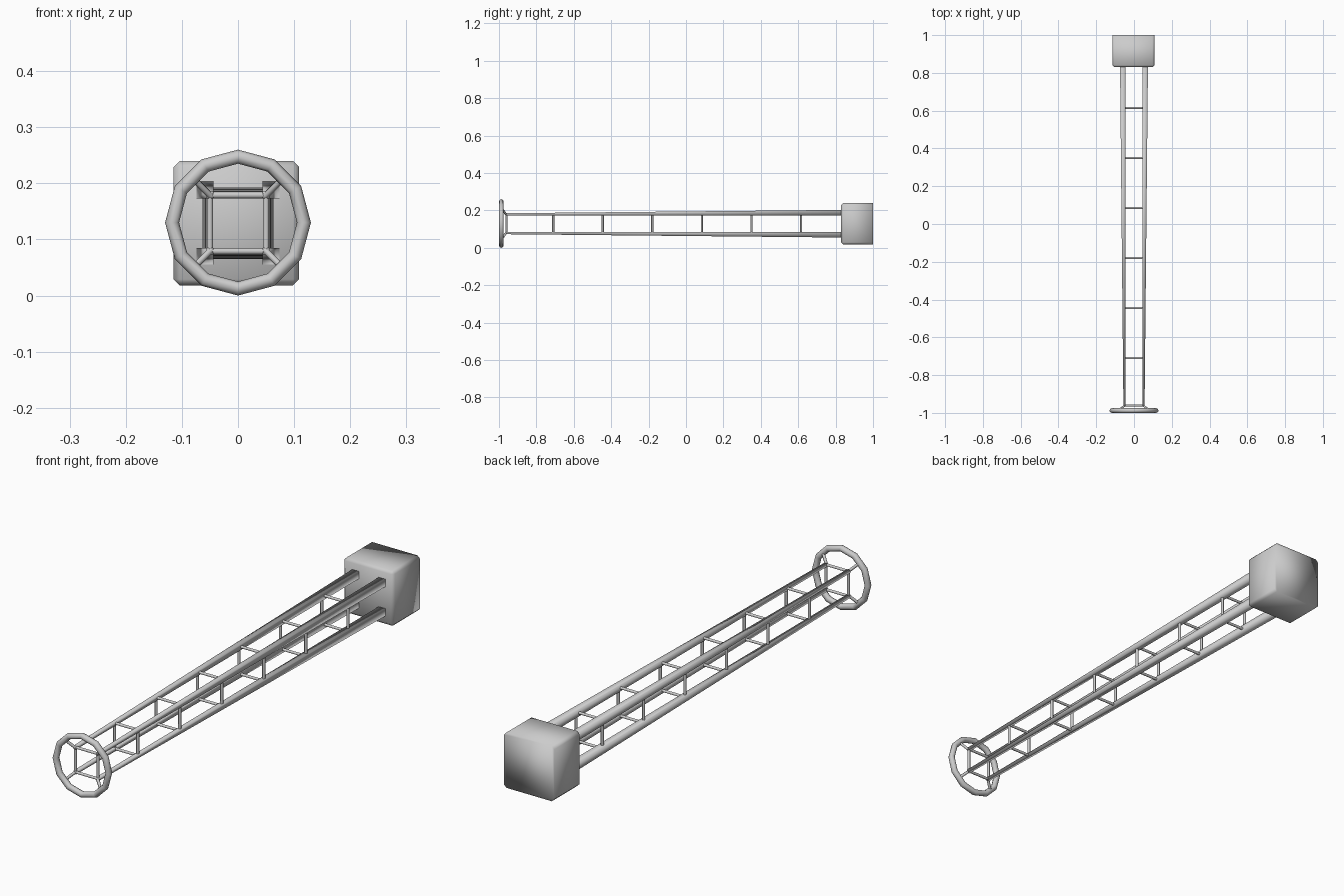
import bpy, bmesh, math
from mathutils import Vector

if "Cube" in bpy.data.objects:
    bpy.data.objects.remove(bpy.data.objects["Cube"])

CZ = 0.129  # height of the long axis


def make_object(name, bm):
    bmesh.ops.recalc_face_normals(bm, faces=bm.faces)
    mesh = bpy.data.meshes.new(name)
    bm.to_mesh(mesh)
    bm.free()
    ob = bpy.data.objects.new(name, mesh)
    bpy.context.collection.objects.link(ob)
    return ob


def smooth(ob, angle=None):
    bpy.ops.object.select_all(action='DESELECT')
    ob.select_set(True)
    bpy.context.view_layer.objects.active = ob
    if angle is None:
        bpy.ops.object.shade_smooth()
    else:
        bpy.ops.object.shade_smooth_by_angle(angle=math.radians(angle))


def add_loft(bm, rings):
    loops = [[bm.verts.new(p) for p in ring] for ring in rings]
    n = len(loops[0])
    for a, b in zip(loops, loops[1:]):
        for i in range(n):
            j = (i + 1) % n
            bm.faces.new((a[i], a[j], b[j], b[i]))
    bm.faces.new(loops[0])
    bm.faces.new(loops[-1])


def square(cx, y, cz, h):
    return [(cx + sx * h, y, cz + sz * h) for sx, sz in ((-1, -1), (1, -1), (1, 1), (-1, 1))]


def add_bar(bm, p, q, r, sides=6):
    p, q = Vector(p), Vector(q)
    turn = (q - p).to_track_quat('Z', 'Y')
    rim = [turn @ Vector((r * math.cos(t), r * math.sin(t), 0))
           for t in (2 * math.pi * (i + 0.5) / sides for i in range(sides))]
    add_loft(bm, [[p + v for v in rim], [q + v for v in rim]])


# Rail centre offset and half thickness along the length
Y0, Y1 = -0.965, 0.84


def rail_at(y):
    t = (y - Y0) / (Y1 - Y0)
    return 0.050 + 0.009 * t, 0.006 + 0.009 * t


CORNERS = ((-1, -1), (1, -1), (1, 1), (-1, 1))

# Four tapered rails
bm = bmesh.new()
for sx, sz in CORNERS:
    rings = []
    for y in (Y0, Y1):
        c, h = rail_at(y)
        rings.append(square(sx * c, y, CZ + sz * c, h))
    add_loft(bm, rings)
smooth(make_object("rails", bm))

# Square frames of rungs between the rails
bm = bmesh.new()
for y in [-0.96] + [-0.71 + 0.265 * i for i in range(6)]:
    c, h = rail_at(y)
    pts = [(sx * c, y, CZ + sz * c) for sx, sz in CORNERS]
    for i in range(4):
        add_bar(bm, pts[i], pts[(i + 1) % 4], 0.006)
smooth(make_object("rungs", bm), 65)

# Diagonal struts from the rails out to the ring
bm = bmesh.new()
for sx, sz in CORNERS:
    add_bar(bm, (sx * 0.049, -0.962, CZ + sz * 0.049),
            (sx * 0.081, -0.984, CZ + sz * 0.081), 0.006)
smooth(make_object("ring_struts", bm), 65)

# Twelve-sided end ring
bpy.ops.mesh.primitive_torus_add(major_radius=0.1175, minor_radius=0.0125,
                                 major_segments=12, minor_segments=8,
                                 location=(0, -0.9875, CZ + 0.001),
                                 rotation=(math.pi / 2, 0, 0))
ring = bpy.context.object
ring.name = "end_ring"
smooth(ring)

# Base block, chamfered everywhere except around the back face
bm = bmesh.new()
bmesh.ops.create_cube(bm, size=1)
for v in bm.verts:
    v.co = Vector((v.co.x * 0.224 - 0.003, 0.915 + v.co.y * 0.17, v.co.z * 0.222 + CZ))
edges = [e for e in bm.edges if not all(v.co.y > 0.95 for v in e.verts)]
bmesh.ops.bevel(bm, geom=edges, offset=0.011, segments=1, affect='EDGES', profile=0.5)
smooth(make_object("base_block", bm))
